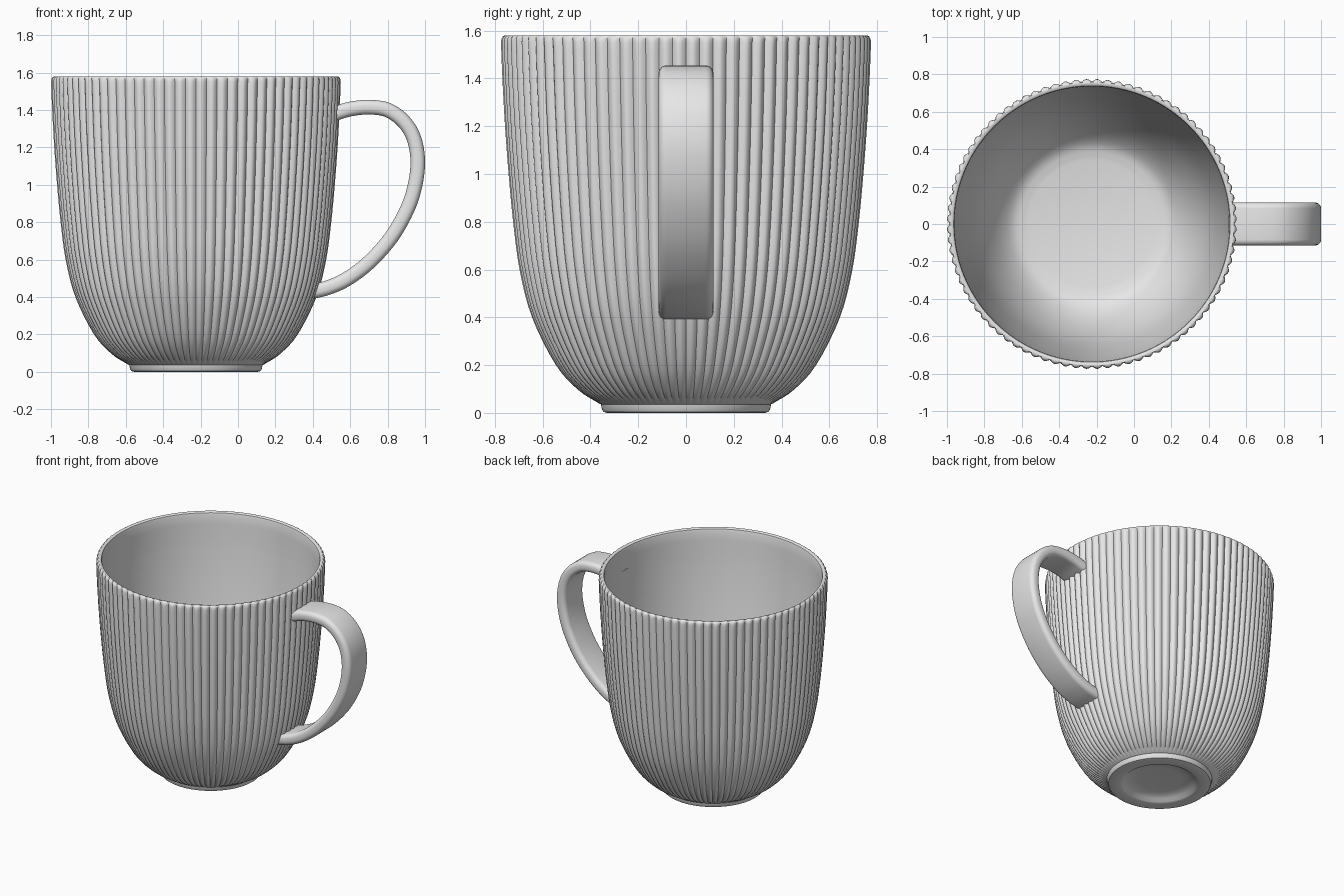
import bpy
import bmesh
import math
from mathutils import Vector

default_cube = bpy.data.objects.get("Cube")
if default_cube:
    bpy.data.objects.remove(default_cube, do_unlink=True)

CENTRE_X = -0.225
RIBS = 84
STEPS_PER_RIB = 8

# One glazed ceramic colour
glaze = bpy.data.materials.new("light grey glaze")
glaze.use_nodes = True
glaze.diffuse_color = (0.8, 0.8, 0.8, 1)
glaze.node_tree.nodes["Principled BSDF"].inputs["Base Color"].default_value = glaze.diffuse_color


def smooth_path(points, steps):
    """Interpolate a smooth curve through 2D points."""
    pts = [Vector(p) for p in points]
    pts = [2 * pts[0] - pts[1]] + pts + [2 * pts[-1] - pts[-2]]
    path = []
    for a, b, c, d in zip(pts, pts[1:], pts[2:], pts[3:]):
        for i in range(steps):
            t = i / steps
            path.append(b + (c - a) * (t / 2)
                        + (2 * a - 5 * b + 4 * c - d) * (t * t / 2)
                        + (3 * b - a - 3 * c + d) * (t ** 3 / 2))
    return path + [pts[-2]]


def skin(name, rings, cap_ends):
    """Join equal closed rings of points into one smooth-shaded object."""
    bm = bmesh.new()
    loops = [[bm.verts.new(p) for p in ring] for ring in rings]
    count = len(loops[0])
    for low, high in zip(loops, loops[1:]):
        for i in range(count):
            j = (i + 1) % count
            bm.faces.new((low[i], low[j], high[j], high[i]))
    if cap_ends:
        bm.faces.new(loops[0])
        bm.faces.new(loops[-1])
    bmesh.ops.remove_doubles(bm, verts=bm.verts, dist=0.00001)
    bmesh.ops.recalc_face_normals(bm, faces=bm.faces)
    mesh = bpy.data.meshes.new(name)
    bm.to_mesh(mesh)
    bm.free()
    mesh.materials.append(glaze)
    obj = bpy.data.objects.new(name, mesh)
    bpy.context.collection.objects.link(obj)
    bpy.ops.object.select_all(action="DESELECT")
    obj.select_set(True)
    bpy.context.view_layer.objects.active = obj
    bpy.ops.object.shade_smooth_by_angle(angle=math.radians(40))
    return obj


def lathe_ring(radius, height, depth):
    """Circle whose edge is scalloped inward by the given depth."""
    ring = []
    total = RIBS * STEPS_PER_RIB
    for i in range(total):
        angle = math.tau * i / total
        r = radius - depth * (1 - abs(math.sin(math.pi * i / STEPS_PER_RIB)))
        ring.append((CENTRE_X + r * math.cos(angle), r * math.sin(angle), height))
    return ring


# Cup profile: recessed foot, ribbed wall, rounded rim, plain interior
foot = [(0, .04), (.15, .04), (.2, .035), (.235, .02), (.255, .004), (.265, 0),
        (.33, 0), (.345, .004), (.352, .015), (.356, .036)]
wall = smooth_path([(.365, .04), (.45, .095), (.545, .2), (.645, .4), (.697, .6),
                    (.724, .8), (.743, 1), (.758, 1.2), (.769, 1.4), (.775, 1.55)], 4)
rim = [(.773, 1.565, .012), (.768, 1.575, .007), (.759, 1.58, 0),
       (.748, 1.58, 0), (.739, 1.574, 0)]
interior = smooth_path([(.735, 1.56), (.725, 1.3), (.7, 1), (.655, .65), (.6, .42),
                        (.52, .24), (.43, .13), (.34, .1)], 4) + [Vector((0, .1))]

rings = [lathe_ring(r, z, 0) for r, z in foot]
rings += [lathe_ring(p.x, p.y, 0.021 * p.x * min(1, i / 2)) for i, p in enumerate(wall)]
rings += [lathe_ring(*row) for row in rim]
rings += [lathe_ring(p.x, p.y, 0) for p in interior]
skin("ribbed_cup", rings, False)

# Handle: flat band with rounded edges swept along a curve
HALF_WIDTH = 0.115
HALF_THICK = 0.039
ROUND = 0.032
section = []
for quarter, (sy, sn) in enumerate([(1, 1), (-1, 1), (-1, -1), (1, -1)]):
    for step in range(6):
        a = math.pi / 2 * (quarter + step / 5)
        section.append((sy * (HALF_WIDTH - ROUND) + ROUND * math.cos(a),
                        sn * (HALF_THICK - ROUND) + ROUND * math.sin(a)))

path = smooth_path([(.515, 1.38), (.6, 1.405), (.7, 1.415), (.8, 1.4), (.885, 1.34),
                    (.94, 1.25), (.961, 1.13), (.947, 1), (.905, .87), (.82, .72),
                    (.7, .585), (.58, .495), (.48, .45), (.4, .43)], 5)
rings = []
for i, p in enumerate(path):
    tangent = (path[min(i + 1, len(path) - 1)] - path[max(i - 1, 0)]).normalized()
    normal = Vector((-tangent.y, tangent.x))
    rings.append([(p.x + normal.x * n, y, p.y + normal.y * n) for y, n in section])
skin("handle", rings, True)
